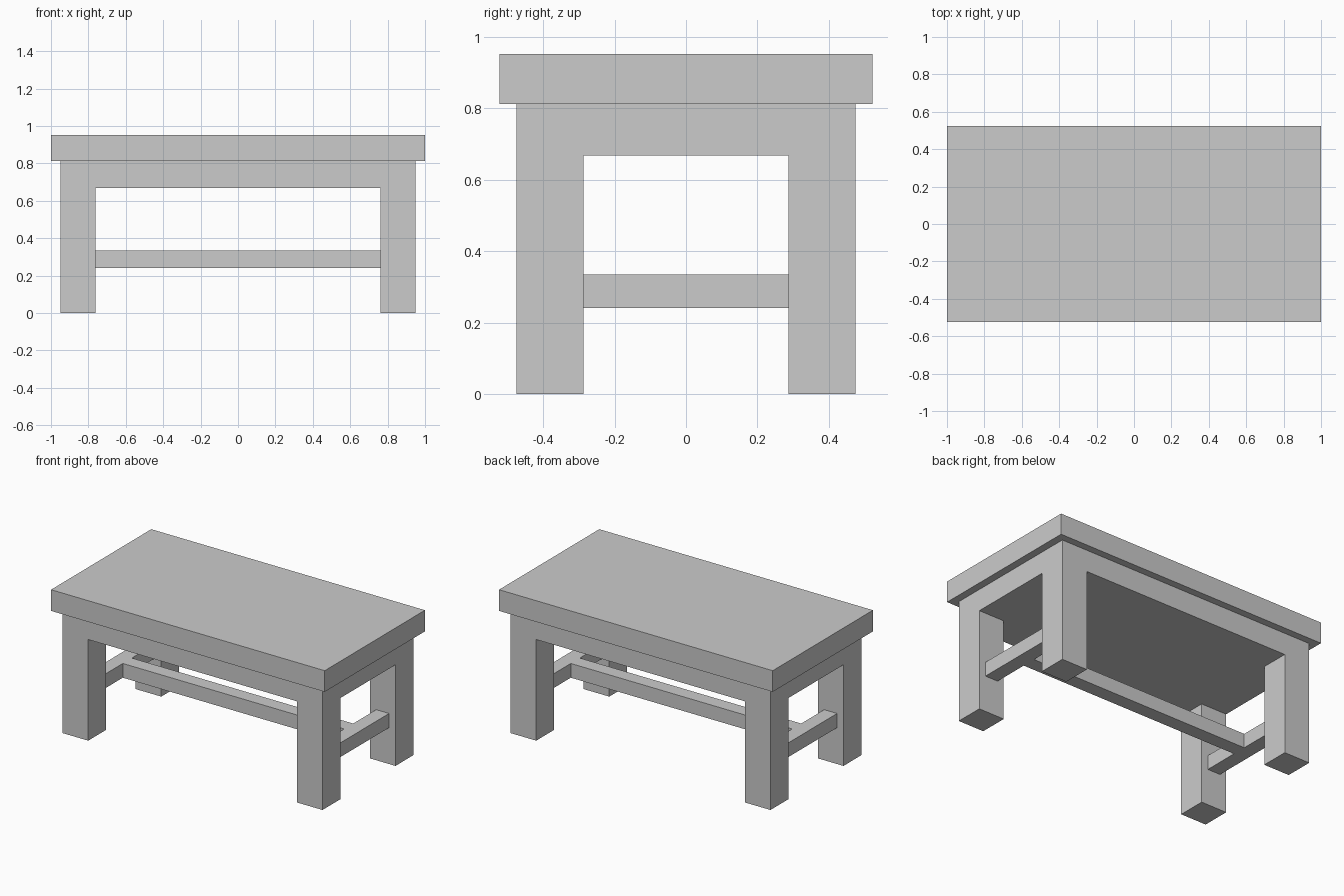
import bpy

if "Cube" in bpy.data.objects:
    bpy.data.objects.remove(bpy.data.objects["Cube"])


def box(name, x, y, z):
    """Add a box spanning the given (min, max) ranges."""
    spans = (x, y, z)
    bpy.ops.mesh.primitive_cube_add(size=1, location=[(a + b) / 2 for a, b in spans])
    obj = bpy.context.object
    obj.name = name
    obj.scale = [b - a for a, b in spans]
    bpy.ops.object.transform_apply(location=False, rotation=False, scale=True)
    return obj


OUT_X, OUT_Y = 0.95, 0.475      # outer faces of the frame
LEG = 0.188                     # square leg width
RAIL = 0.094                    # square stretcher width
APRON_Z, UNDER_TOP = 0.668, 0.812
RAIL_Z = (0.24, 0.24 + RAIL)
rail_x = OUT_X - LEG / 2        # side stretchers sit on the leg centres

# Slab and the solid apron below it
box("table_top", (-1, 1), (-0.523, 0.523), (UNDER_TOP, 0.952))
box("apron", (-OUT_X, OUT_X), (-OUT_Y, OUT_Y), (APRON_Z, UNDER_TOP))

# Legs and side stretchers
for sx, side in ((-1, "left"), (1, "right")):
    for sy, end in ((-1, "front"), (1, "back")):
        box(f"{end}_{side}_leg",
            sorted((sx * OUT_X, sx * (OUT_X - LEG))),
            sorted((sy * OUT_Y, sy * (OUT_Y - LEG))),
            (0, APRON_Z))
    box(f"{side}_stretcher",
        (sx * rail_x - RAIL / 2, sx * rail_x + RAIL / 2),
        (-OUT_Y + LEG, OUT_Y - LEG), RAIL_Z)

# Long stretcher joining the two sides
inner = rail_x - RAIL / 2
box("long_stretcher", (-inner, inner), (-RAIL / 2, RAIL / 2), RAIL_Z)
